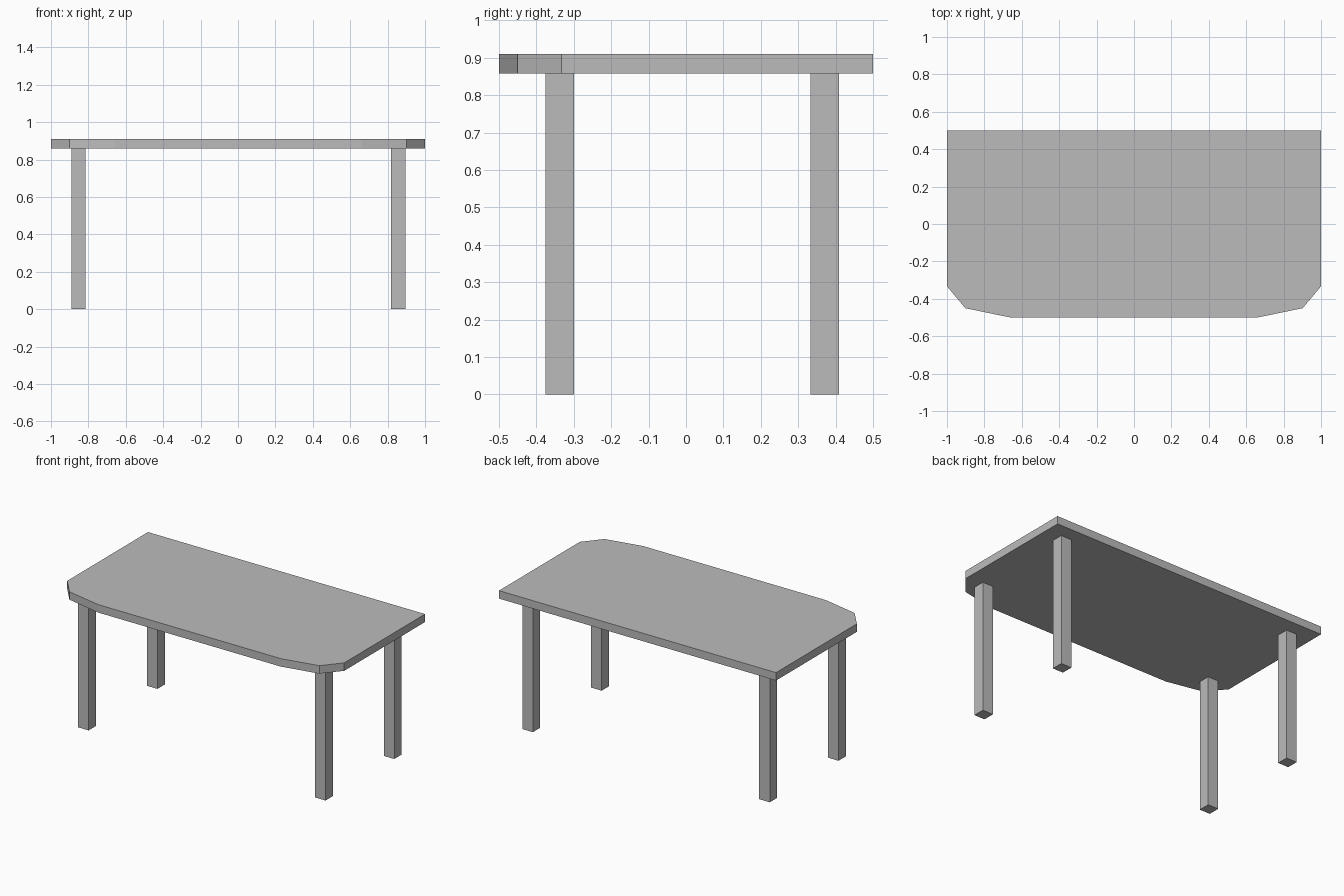
import bpy
import bmesh

cube = bpy.data.objects.get("Cube")
if cube:
    bpy.data.objects.remove(cube, do_unlink=True)

TOP_Z, UNDER_Z = 0.91, 0.858
LEG_WIDTH = 0.076

# One plain grey for the whole table
GREY = (0.5, 0.5, 0.5, 1.0)
grey = bpy.data.materials.new("plain grey")
grey.use_nodes = True
grey.diffuse_color = GREY
grey.node_tree.nodes["Principled BSDF"].inputs["Base Color"].default_value = GREY


def prism(name, outline, bottom, top):
    """Extrude a flat outline upward into a closed solid."""
    bm = bmesh.new()
    face = bm.faces.new([bm.verts.new((x, y, bottom)) for x, y in outline])
    extruded = bmesh.ops.extrude_face_region(bm, geom=[face])["geom"]
    verts = [v for v in extruded if isinstance(v, bmesh.types.BMVert)]
    bmesh.ops.translate(bm, verts=verts, vec=(0, 0, top - bottom))
    bmesh.ops.recalc_face_normals(bm, faces=bm.faces)
    mesh = bpy.data.meshes.new(name)
    bm.to_mesh(mesh)
    bm.free()
    mesh.materials.append(grey)
    obj = bpy.data.objects.new(name, mesh)
    bpy.context.collection.objects.link(obj)
    return obj


# Tabletop: square back corners, two-step chamfered front corners
half = [(1.0, 0.5), (1.0, -0.333), (0.902, -0.45), (0.66, -0.5)]
outline = half + [(-x, y) for x, y in reversed(half)]
prism("tabletop", outline, UNDER_Z, TOP_Z)

# Four square legs
h = LEG_WIDTH / 2
for side, x in (("left", 0.857), ("right", -0.853)):
    for end, y in (("front", -0.338), ("back", 0.371)):
        square = [(x - h, y - h), (x + h, y - h), (x + h, y + h), (x - h, y + h)]
        prism(f"{end}_{side}_leg", square, 0.0, UNDER_Z)
